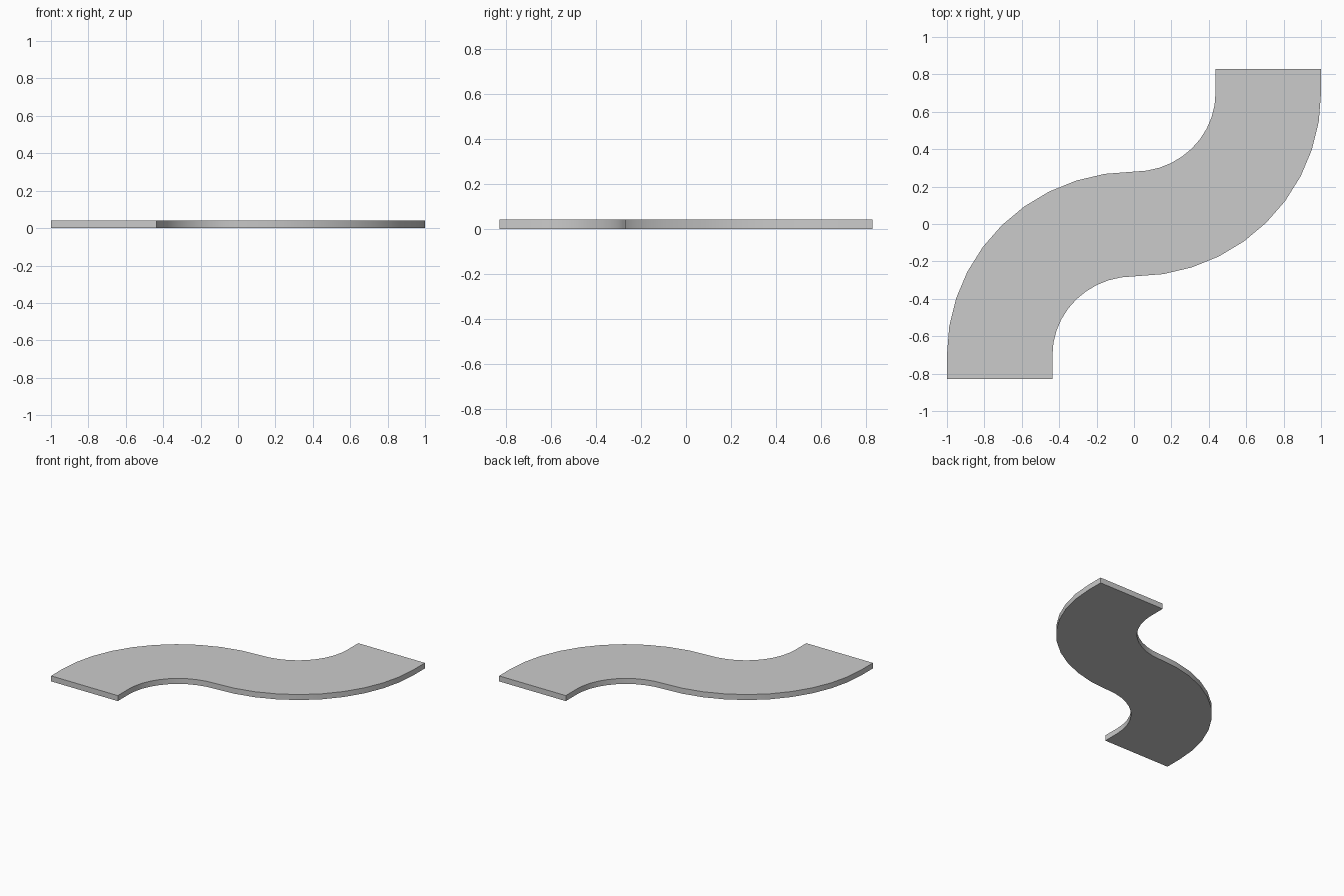
import bpy, bmesh, math

if "Cube" in bpy.data.objects:
    bpy.data.objects.remove(bpy.data.objects["Cube"])

CY, R_OUT, R_IN, HALF_Y, THICK, STEPS = 0.70, 1.0, 0.436, 0.83, 0.042, 10
RISE = 0.98   # slight squash of the arcs along y


def arc_point(r, i, ry):
    a = math.radians(90 * i / STEPS)
    return (-r * math.cos(a), -CY + ry * math.sin(a))


# Cross-section pairs (left edge, right edge) for the lower half of the S
pairs = [((-R_OUT, -HALF_Y), (-R_IN, -HALF_Y))]
for i in range(STEPS + 1):
    pairs.append((arc_point(R_OUT, i, RISE), arc_point(R_IN, i, 0.42)))

# Upper half is the lower half turned by 180 degrees
flip = lambda p: (-p[0], -p[1])
pairs += [(flip(b), flip(a)) for a, b in reversed(pairs[:-1])]

# Flat S-curved path slab with thickness
bm = bmesh.new()
rings = []
for a, b in pairs:
    rings.append([bm.verts.new((*a, 0)), bm.verts.new((*b, 0)),
                  bm.verts.new((*b, THICK)), bm.verts.new((*a, THICK))])
for r0, r1 in zip(rings, rings[1:]):
    for k in range(4):
        n = (k + 1) % 4
        bm.faces.new((r0[k], r0[n], r1[n], r1[k]))
bm.faces.new(rings[0])
bm.faces.new(rings[-1])
bmesh.ops.recalc_face_normals(bm, faces=bm.faces)

mesh = bpy.data.meshes.new("curved_path")
bm.to_mesh(mesh)
bm.free()
path = bpy.data.objects.new("curved_path", mesh)
bpy.context.collection.objects.link(path)
bpy.context.view_layer.objects.active = path
path.select_set(True)
bpy.ops.object.shade_smooth_by_angle(angle=math.radians(30))
